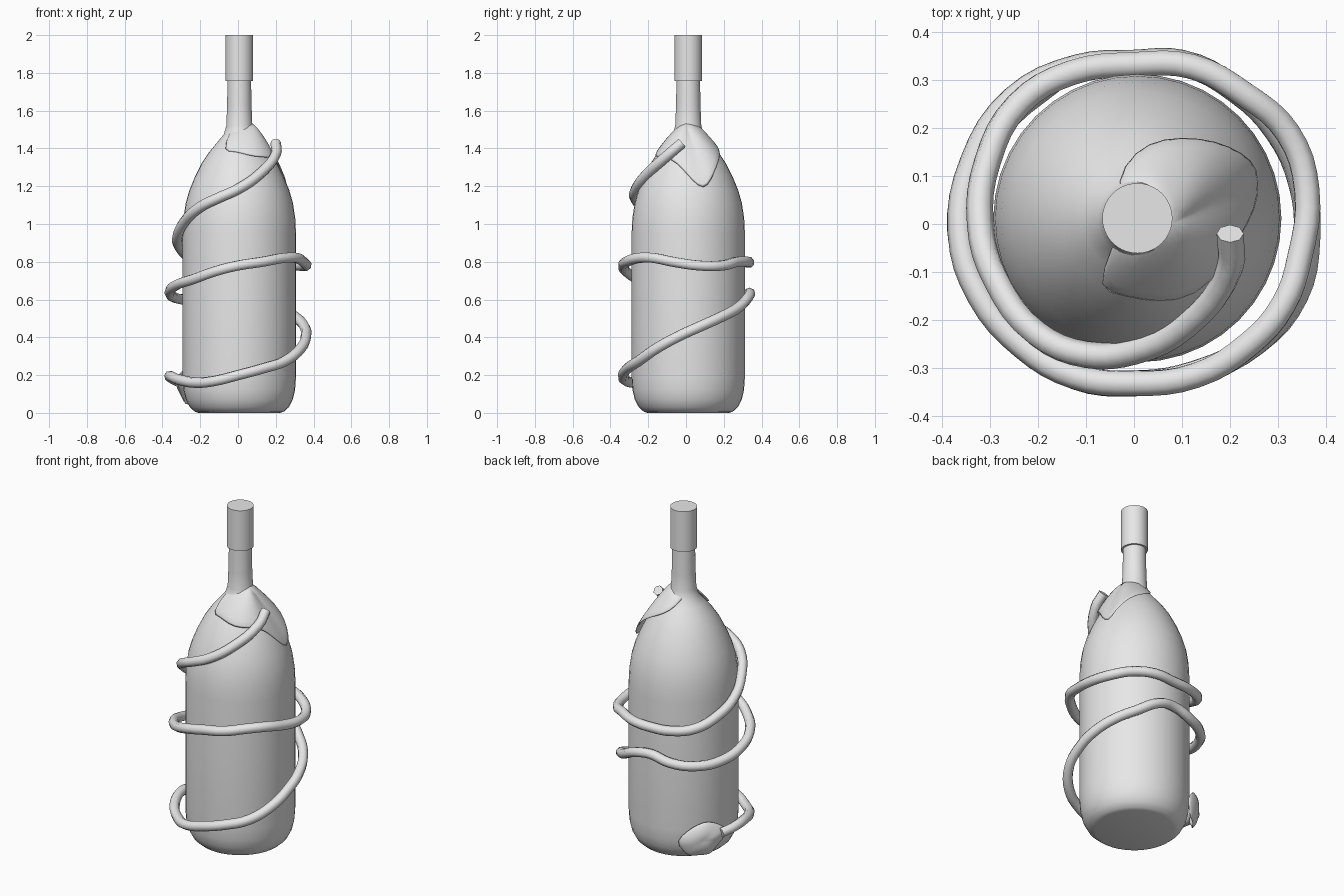
import bpy, bmesh, math
from mathutils import Vector

if "Cube" in bpy.data.objects:
    bpy.data.objects.remove(bpy.data.objects["Cube"])

CX, CY = 0.007, 0.012      # bottle axis
grey = bpy.data.materials.new("plain grey")
grey.diffuse_color = (0.8, 0.8, 0.8, 1)
grey.use_nodes = True
grey.node_tree.nodes["Principled BSDF"].inputs["Base Color"].default_value = grey.diffuse_color


def finish(ob, angle=40):
    ob.data.materials.clear()
    ob.data.materials.append(grey)
    bpy.ops.object.select_all(action='DESELECT')
    ob.select_set(True)
    bpy.context.view_layer.objects.active = ob
    bpy.ops.object.shade_smooth_by_angle(angle=math.radians(angle))


def make_object(name, bm):
    bmesh.ops.recalc_face_normals(bm, faces=bm.faces)
    me = bpy.data.meshes.new(name)
    bm.to_mesh(me)
    bm.free()
    ob = bpy.data.objects.new(name, me)
    bpy.context.collection.objects.link(ob)
    return ob


def lathe(name, profile, segs=40):
    """Revolve (radius, height) pairs about the bottle axis, closing both ends."""
    bm = bmesh.new()
    rings = []
    for r, z in profile:
        rings.append([bm.verts.new((CX + r * math.cos(2 * math.pi * i / segs),
                                    CY + r * math.sin(2 * math.pi * i / segs), z))
                      for i in range(segs)])
    for a, b in zip(rings, rings[1:]):
        for i in range(segs):
            j = (i + 1) % segs
            bm.faces.new((a[i], a[j], b[j], b[i]))
    bm.faces.new(rings[0][::-1])
    bm.faces.new(rings[-1])
    ob = make_object(name, bm)
    finish(ob)
    return ob


# Bottle body with rounded foot, sloping shoulder and neck
shoulder = [(0.3, 0.95), (0.296, 1.03), (0.284, 1.11), (0.264, 1.18), (0.235, 1.25),
            (0.2, 1.32), (0.16, 1.38), (0.115, 1.435), (0.082, 1.475), (0.069, 1.52)]
foot = [(0.215, 0.0), (0.235, 0.006), (0.262, 0.03), (0.283, 0.07),
        (0.295, 0.12), (0.3, 0.19), (0.3, 0.55)]
lathe("bottle", foot + shoulder + [(0.065, 1.62), (0.062, 1.77)])

# Cap sleeve over the neck
lathe("cap", [(0.06, 1.758), (0.073, 1.758), (0.073, 2.0)])

# Vine winding down around the bottle
path = [(.2, -.02, 1.43), (.2, -.09, 1.37), (.11, -.21, 1.26), (0, -.265, 1.185),
        (-.1, -.272, 1.14), (-.2, -.23, 1.09), (-.285, -.12, 1.01), (-.32, 0, .93),
        (-.305, .13, .87), (-.24, .25, .82), (-.13, .315, .8), (0, .332, .795),
        (.12, .328, .8), (.23, .27, .8), (.32, .19, .78), (.36, .07, .78),
        (.345, -.07, .8), (.31, -.17, .82), (.24, -.25, .82), (.13, -.315, .8),
        (0, -.332, .78), (-.12, -.318, .75), (-.23, -.255, .71), (-.32, -.15, .68),
        (-.36, -.02, .645), (-.335, .13, .61), (-.25, .26, .6), (-.12, .325, .61),
        (.0, .335, .635), (.1, .335, .62), (.21, .28, .56), (.3, .19, .51),
        (.35, .08, .46), (.36, -.03, .41), (.335, -.15, .345), (.25, -.25, .275),
        (.13, -.31, .235), (0, -.332, .2), (-.12, -.318, .17), (-.22, -.255, .16),
        (-.31, -.16, .175), (-.36, -.03, .195), (-.355, .06, .185), (-.325, .13, .17)]
curve = bpy.data.curves.new("vine", 'CURVE')
curve.dimensions = '3D'
curve.bevel_depth = 0.028
curve.bevel_resolution = 2
curve.resolution_u = 4
curve.use_fill_caps = True
spline = curve.splines.new('BEZIER')
spline.bezier_points.add(len(path) - 1)
for bp, co in zip(spline.bezier_points, path):
    bp.co = co
    bp.handle_left_type = bp.handle_right_type = 'AUTO'
vine = bpy.data.objects.new("vine", curve)
bpy.context.collection.objects.link(vine)
bpy.ops.object.select_all(action='DESELECT')
vine.select_set(True)
bpy.context.view_layer.objects.active = vine
bpy.ops.object.convert(target='MESH')
finish(bpy.context.view_layer.objects.active, 50)


def shoulder_height(r):
    for (r0, z0), (r1, z1) in zip(shoulder, shoulder[1:]):
        if r1 <= r <= r0:
            return z0 + (z1 - z0) * (r0 - r) / (r0 - r1)
    return 0.95 if r > 0.3 else 1.5


def leaf(name, centre, outline, place, bulge, rings=4):
    """Fan-shaped leaf: rings blended from a centre point to its outline."""
    bm = bmesh.new()
    c = Vector(centre)
    mid = bm.verts.new(place(c))
    loops = []
    for k in range(1, rings + 1):
        t = k / rings
        lift = Vector((0, 0, bulge * 4 * t * (1 - t)))
        loops.append([bm.verts.new(place(c.lerp(Vector(p), t) + lift)) for p in outline])
    n = len(outline)
    for i in range(n):
        j = (i + 1) % n
        bm.faces.new((mid, loops[0][i], loops[0][j]))
        for a, b in zip(loops, loops[1:]):
            bm.faces.new((a[i], b[i], b[j], a[j]))
    ob = make_object(name, bm)
    solid = ob.modifiers.new("thickness", 'SOLIDIFY')
    solid.thickness = 0.012
    solid.offset = 0
    sub = ob.modifiers.new("smooth", 'SUBSURF')
    sub.levels = sub.render_levels = 1
    finish(ob, 60)


def drape(p):
    """Keep a point just above the shoulder."""
    r = math.hypot(p.x - CX, p.y - CY)
    return Vector((p.x, p.y, max(p.z, shoulder_height(r) + 0.012)))


# Leaf draped over the shoulder, with a long tip hanging to the right
leaf("shoulder_leaf", (.075, 0, 1.53),
     [(.265, .095, 1.17), (.25, .135, 1.23), (.2, .165, 1.3), (.14, .182, 1.35),
      (.06, .182, 1.39), (0, .155, 1.42), (-.04, .09, 1.45), (-.02, .03, 1.49),
      (-.045, -.05, 1.45), (-.085, -.14, 1.375), (-.02, -.15, 1.375), (.05, -.168, 1.36),
      (.13, -.155, 1.35), (.195, -.085, 1.35), (.225, -.02, 1.29), (.255, .03, 1.23)],
     drape, 0.02)

# Leaf pressed against the foot at the back left
out = Vector((-0.76, 0.65, 0)).normalized()
side = Vector((-out.y, out.x, 0))        # tangent pointing toward the front


def hug(p):
    a = p.x / 0.32
    d = out * math.cos(a) + side * math.sin(a)
    return Vector((CX, CY, p.y)) + d * p.z


leaf("foot_leaf", (.03, .145, .345),
     [(.17, .18, .345), (.12, .215, .325), (.06, .245, .32), (0, .235, .32),
      (-.06, .2, .32), (-.13, .13, .315), (-.09, .08, .31), (-.06, .035, .31),
      (.01, .05, .32), (.07, .035, .32), (.1, .085, .325), (.15, .12, .33)],
     hug, 0.012)
